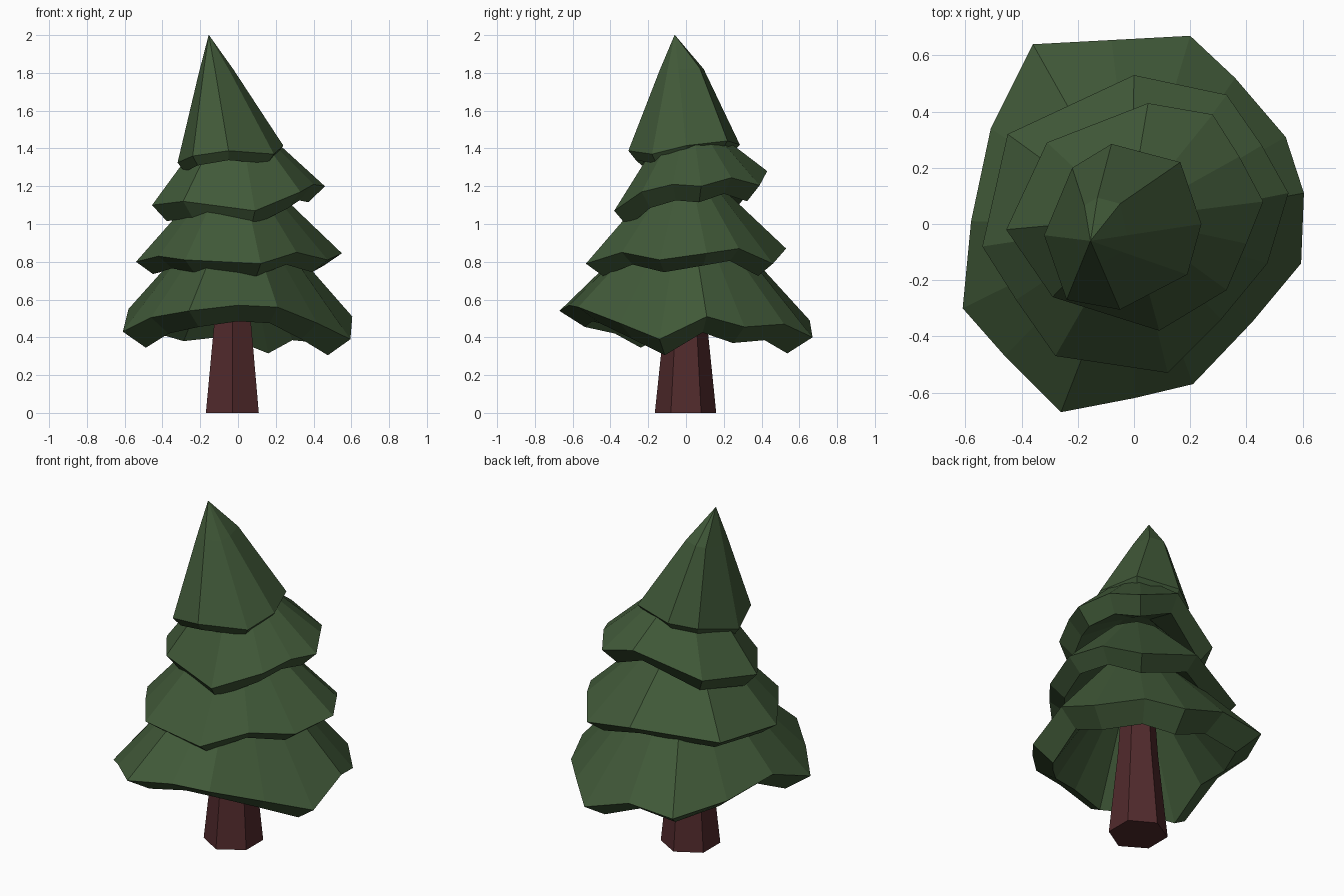
import bpy

if "Cube" in bpy.data.objects:
    bpy.data.objects.remove(bpy.data.objects["Cube"])


def material(name, color):
    m = bpy.data.materials.new(name)
    m.diffuse_color = (*color, 1)
    m.use_nodes = True
    m.node_tree.nodes["Principled BSDF"].inputs["Base Color"].default_value = m.diffuse_color
    return m


GREEN = material("needles", (0.052, 0.1, 0.04))
BROWN = material("bark", (0.082, 0.023, 0.025))


def loft(name, rings, mat):
    """Skin a stack of rings with equal vertex counts, flat shaded, capped."""
    n = len(rings[0])
    verts = [p for r in rings for p in r]
    faces = [tuple(reversed(range(n)))]
    for k in range(len(rings) - 1):
        a, b = k * n, (k + 1) * n
        for i in range(n):
            j = (i + 1) % n
            faces.append((a + i, a + j, b + j, b + i))
    faces.append(tuple(range(len(verts) - n, len(verts))))
    me = bpy.data.meshes.new(name)
    me.from_pydata(verts, [], faces)
    me.materials.append(mat)
    ob = bpy.data.objects.new(name, me)
    bpy.context.collection.objects.link(ob)
    return ob


def shrink(ring, center, f, z=None, dz=0.0):
    cx, cy = center
    return [(cx + (x - cx) * f, cy + (y - cy) * f, (h if z is None else z) + dz)
            for x, y, h in ring]


def tier(name, rim, center, lip, drop, top_f, top_z, inner_z):
    """Hollow skirt: inner cone, underside lip, jagged rim, outer slope."""
    inner = shrink(rim, center, top_f * 0.75, z=inner_z)
    lower = shrink(rim, center, lip, dz=-drop)
    top = shrink(rim, center, top_f, z=top_z)
    return loft(name, [inner, lower, rim, top], GREEN)


# Jagged rims, counter-clockwise from the right
rim1 = [(.605, .11, .51), (.54, .31, .455), (.36, .52, .47), (.20, .67, .40),
        (-.08, .655, .49), (-.36, .64, .465), (-.51, .34, .50), (-.58, .01, .55),
        (-.61, -.30, .43), (-.46, -.47, .505), (-.26, -.67, .54), (0, -.62, .57),
        (.21, -.57, .56), (.42, -.35, .475), (.595, -.14, .39)]
rim2 = [(.55, .11, .845), (.455, .28, .87), (.33, .46, .79), (0, .53, .87),
        (-.45, .32, .82), (-.54, -.08, .80), (-.42, -.27, .83), (-.28, -.47, .81),
        (.12, -.53, .79), (.31, -.34, .85), (.475, -.14, .81)]
rim3 = [(.46, .08, 1.20), (.375, .24, 1.245), (.28, .39, 1.205), (.05, .43, 1.28),
        (-.31, .29, 1.14), (-.455, -.02, 1.10), (-.29, -.26, 1.12),
        (.09, -.38, 1.07), (.33, -.235, 1.17), (.40, -.07, 1.21)]
rim4 = [(.24, 0, 1.415), (.165, .22, 1.44), (-.08, .285, 1.42), (-.22, .20, 1.39),
        (-.32, -.04, 1.325), (-.24, -.27, 1.36), (-.05, -.305, 1.388),
        (.19, -.18, 1.37)]

# Foliage skirts
tier("bottom_branches", rim1, (0, 0), .80, .085, .29, 1.0, .9)
tier("lower_middle_branches", rim2, (-.01, 0), .83, .065, .30, 1.22, 1.03)
tier("upper_middle_branches", rim3, (-.02, .02), .82, .085, .36, 1.48, 1.27)

# Leaning tip, slightly bulged at the back
ax, ay = -.155, -.06
shoulder = [(ax + (x - ax) * .33, ay + (y - ay) * .33 + (.04 if y > .1 else 0),
             2 + (z - 2) * .31) for x, y, z in rim4]
c4 = (-.05, -.02)
loft("tree_top", [shrink(rim4, c4, .35, z=1.5), shrink(rim4, c4, .86, dz=-.05),
                  rim4, shoulder, shrink(shoulder, (ax, ay), .01, z=2.0)], GREEN)

# Six-sided tapered trunk
hexagon = [(.11, -.08), (.11, .08), (-.03, .16), (-.17, .08), (-.17, -.08), (-.03, -.165)]
base = [(x, y, 0) for x, y in hexagon]
loft("trunk", [base, shrink(base, (-.025, 0), .68, z=.5),
               shrink(base, (-.025, 0), .4, z=1.2)], BROWN)
